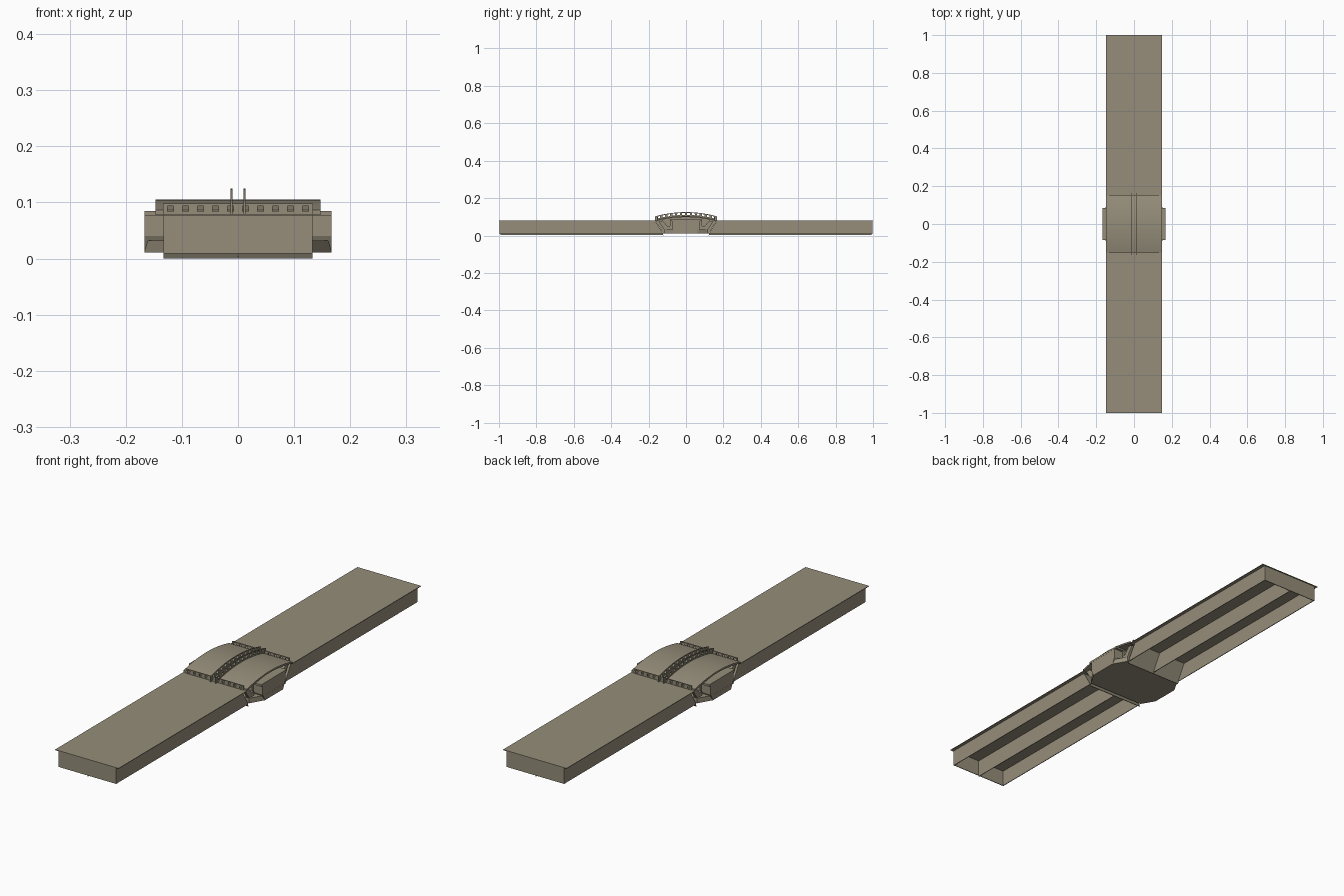
import bpy, bmesh, math

if "Cube" in bpy.data.objects:
    bpy.data.objects.remove(bpy.data.objects["Cube"])

stone = bpy.data.materials.new("weathered_stone")
stone.diffuse_color = (0.304, 0.27, 0.197, 1)
stone.use_nodes = True
stone.node_tree.nodes["Principled BSDF"].inputs["Base Color"].default_value = stone.diffuse_color


def mesh(name, pieces):
    """Each piece is a profile extruded along an axis: (points, axis, low, high)."""
    bm = bmesh.new()
    for pts, axis, lo, hi in pieces:
        def place(a, b, c):
            return {'x': (c, a, b), 'y': (a, c, b), 'z': (a, b, c)}[axis]
        low = [bm.verts.new(place(a, b, lo)) for a, b in pts]
        high = [bm.verts.new(place(a, b, hi)) for a, b in pts]
        bm.faces.new(low)
        bm.faces.new(high[::-1])
        n = len(pts)
        for i in range(n):
            bm.faces.new((low[i], high[i], high[(i + 1) % n], low[(i + 1) % n]))
    bmesh.ops.recalc_face_normals(bm, faces=bm.faces)
    me = bpy.data.meshes.new(name)
    bm.to_mesh(me)
    bm.free()
    me.materials.append(stone)
    ob = bpy.data.objects.new(name, me)
    bpy.context.collection.objects.link(ob)
    return ob


def rect(a0, a1, b0, b1):
    return [(a0, b0), (a1, b0), (a1, b1), (a0, b1)]


def arc(y):
    return 0.105 - 0.83 * y * y


def band(ys, d0, d1):
    """Strip following the arch, between two height offsets."""
    return [(y, arc(y) + d0) for y in ys] + [(y, arc(y) + d1) for y in reversed(ys)]


def span(a, b, n):
    return [a + (b - a) * i / n for i in range(n + 1)]


for s, side in ((-1, "front"), (1, "back")):
    # Long deck slab with a lip over its walls
    mesh(side + "_deck", [(rect(-0.147, 0.147, s * 0.149, s * 1.0), 'z', 0.077, 0.0795)])

    # Thin girders with slanted inner ends
    def girder(bottom):
        return [(s * 0.993, bottom), (s * 0.993, 0.077), (s * 0.163, 0.077), (s * 0.122, bottom)]
    mesh(side + "_side_girders", [(girder(0.009), 'x', x - 0.0015, x + 0.0015)
                                  for x in (-0.1315, 0.1315)])
    mesh(side + "_centre_rib", [(girder(0.004), 'x', -0.0015, 0.0015)])
    mesh(side + "_end_wall", [(rect(-0.133, 0.133, 0.009, 0.077), 'y', s * 0.993, s * 0.996)])

    # Slanted closing plate at the pier
    mesh(side + "_abutment_plate", [([(s * 0.163, 0.077), (s * 0.166, 0.077),
                                      (s * 0.123, 0.0), (s * 0.120, 0.0)], 'x', -0.133, 0.133)])

    # Pierced cross railing
    pitch = 0.0267
    y0, y1 = s * 0.150, s * 0.154
    bars = [(rect(-0.1335, 0.1335, 0.079, 0.0835), 'y', y0, y1),
            (rect(-0.1335, 0.1335, 0.0935, 0.098), 'y', y0, y1)]
    for i in range(11):
        x = (i - 5) * pitch
        lo, hi = max(x - 0.008, -0.1335), min(x + 0.008, 0.1335)
        bars.append((rect(lo, hi, 0.0835, 0.0935), 'y', y0, y1))
    mesh(side + "_cross_railing", bars)

    # Brackets on both sides of the pier, under the arch
    mesh(side + "_brackets", [
        ([(s * 0.085, 0.03), (s * 0.115, 0.03), (s * 0.145, 0.075), (s * 0.125, 0.08),
          (s * 0.1, 0.05), (s * 0.085, 0.05)], 'x', x - 0.006, x + 0.006) for x in (-0.127, 0.127)])

# Arched centre deck
mesh("arched_deck", [(band(span(-0.150, 0.150, 20), -0.007, 0.0), 'x', -0.147, 0.147)])

# Web under the middle of the arch
mesh("arch_web", [([(-0.122, 0.012), (0.122, 0.012), (0.162, 0.077), (0.1, 0.092),
                    (0, 0.1), (-0.1, 0.092), (-0.162, 0.077)], 'x', -0.0015, 0.0015)])

# Pair of pierced arched railings
for x, side in ((-0.0115, "left"), (0.0115, "right")):
    ys = span(-0.165, 0.165, 24)
    parts = [(band(ys, -0.004, 0.005), 'x', x - 0.0015, x + 0.0015),
             (band(ys, 0.0155, 0.020), 'x', x - 0.0015, x + 0.0015)]
    for i in range(13):
        y = (i - 6) * 0.0265
        parts.append((band([y - 0.006, y + 0.006], 0.005, 0.0155), 'x', x - 0.0015, x + 0.0015))
    mesh(side + "_arched_railing", parts)

# Octagonal pier base
octagon = [(0.167, -0.06), (0.167, 0.06), (0.133, 0.118), (-0.133, 0.118),
           (-0.167, 0.06), (-0.167, -0.06), (-0.133, -0.118), (0.133, -0.118)]
mesh("pier_base", [(octagon, 'z', 0.011, 0.032)])

# Pier body and faceted side platforms
mesh("pier_body", [(rect(-0.125, 0.125, -0.085, 0.085), 'z', 0.032, 0.08)])
for s, side in ((-1, "left"), (1, "right")):
    mesh(side + "_platform", [
        ([(-0.06, 0.011), (0.06, 0.011), (0.075, 0.04), (0.075, 0.077),
          (-0.075, 0.077), (-0.075, 0.04)], 'x', s * 0.12, s * 0.1665),
        (rect(-0.085, 0.085, 0.077, 0.085), 'x', s * 0.12, s * 0.167)])
